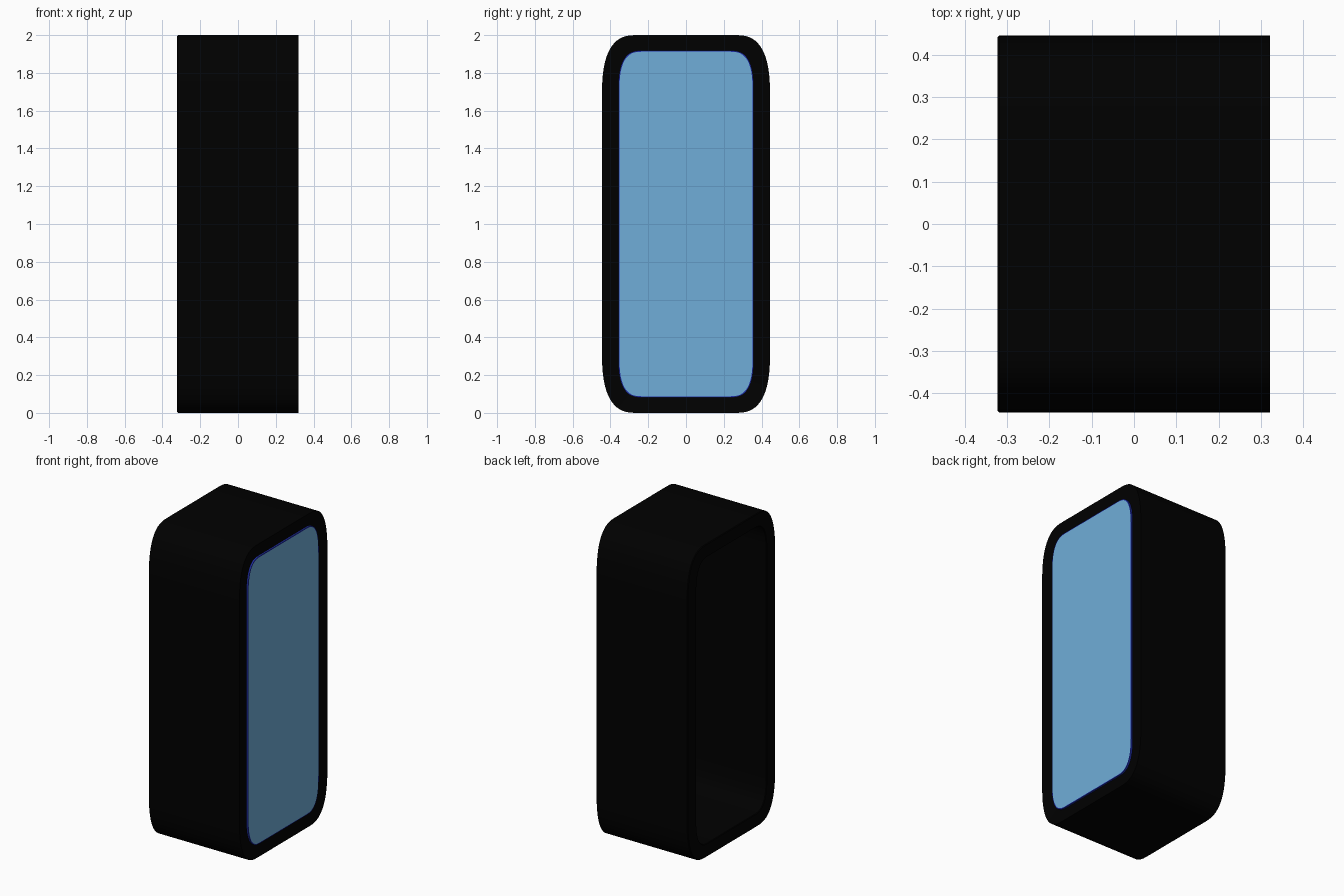
import bpy, bmesh, math

if "Cube" in bpy.data.objects:
    bpy.data.objects.remove(bpy.data.objects["Cube"])


def material(name, rgb):
    m = bpy.data.materials.new(name)
    m.use_nodes = True
    m.diffuse_color = (*rgb, 1)
    m.node_tree.nodes["Principled BSDF"].inputs["Base Color"].default_value = (*rgb, 1)
    return m


black = material("black casing", (0.0, 0.0, 0.0))
navy = material("dark blue edge", (0.015, 0.03, 0.42))
blue = material("light blue panel", (0.16, 0.42, 0.69))

MID_Z = 1.0
STEPS = 16
SQUARENESS = 0.74


def outline(half_y, half_z, corner_y, corner_z):
    """Upright rectangle with squarish oval corners, as (y, z) points."""
    points = []
    for quarter, (sy, sz) in enumerate([(1, 1), (-1, 1), (-1, -1), (1, -1)]):
        for i in range(STEPS + 1):
            a = (quarter + i / STEPS) * math.pi / 2
            c, s = abs(math.cos(a)) ** SQUARENESS, abs(math.sin(a)) ** SQUARENESS
            points.append((sy * (half_y - corner_y + corner_y * c),
                           MID_Z + sz * (half_z - corner_z + corner_z * s)))
    return points


def loft(bm, sections, closed):
    """Skin a row of (x, outline) sections; returns the vertex rings."""
    rings = [[bm.verts.new((x, y, z)) for y, z in pts] for x, pts in sections]
    pairs = list(zip(rings, rings[1:]))
    if closed:
        pairs.append((rings[-1], rings[0]))
    for a, b in pairs:
        n = len(a)
        for i in range(n):
            j = (i + 1) % n
            bm.faces.new((a[i], a[j], b[j], b[i]))
    return rings


def finish(bm, name, materials):
    bmesh.ops.recalc_face_normals(bm, faces=bm.faces)
    mesh = bpy.data.meshes.new(name)
    bm.to_mesh(mesh)
    bm.free()
    for m in materials:
        mesh.materials.append(m)
    ob = bpy.data.objects.new(name, mesh)
    bpy.context.collection.objects.link(ob)
    bpy.ops.object.select_all(action="DESELECT")
    ob.select_set(True)
    bpy.context.view_layer.objects.active = ob
    bpy.ops.object.shade_smooth_by_angle(angle=math.radians(30))
    return ob


def outer(inset=0):
    return outline(0.445 - inset, 1.0 - inset, 0.185 - inset, 0.33 - inset)


def inner(inset=0):
    return outline(0.355 - inset, 0.915 - inset, 0.12 - inset, 0.21 - inset)


# Deep hollow casing, open on the -x side, slightly dished around the panel
bm = bmesh.new()
loft(bm, [(-0.318, outer()), (0.321, outer()), (0.31, inner()),
          (-0.318, inner()), (-0.322, inner(-0.003)), (-0.322, outer(0.004))], True)
finish(bm, "casing", [black])

# Panel closing the +x side: light on both faces with a thin dark blue edge
bm = bmesh.new()
rings = loft(bm, [(0.305, inner(-0.003)), (0.321, inner(-0.003)),
                  (0.321, inner(0.003))], False)
for ring in (rings[0], rings[-1]):
    bm.faces.new(ring).material_index = 1
finish(bm, "front_panel", [navy, blue])
